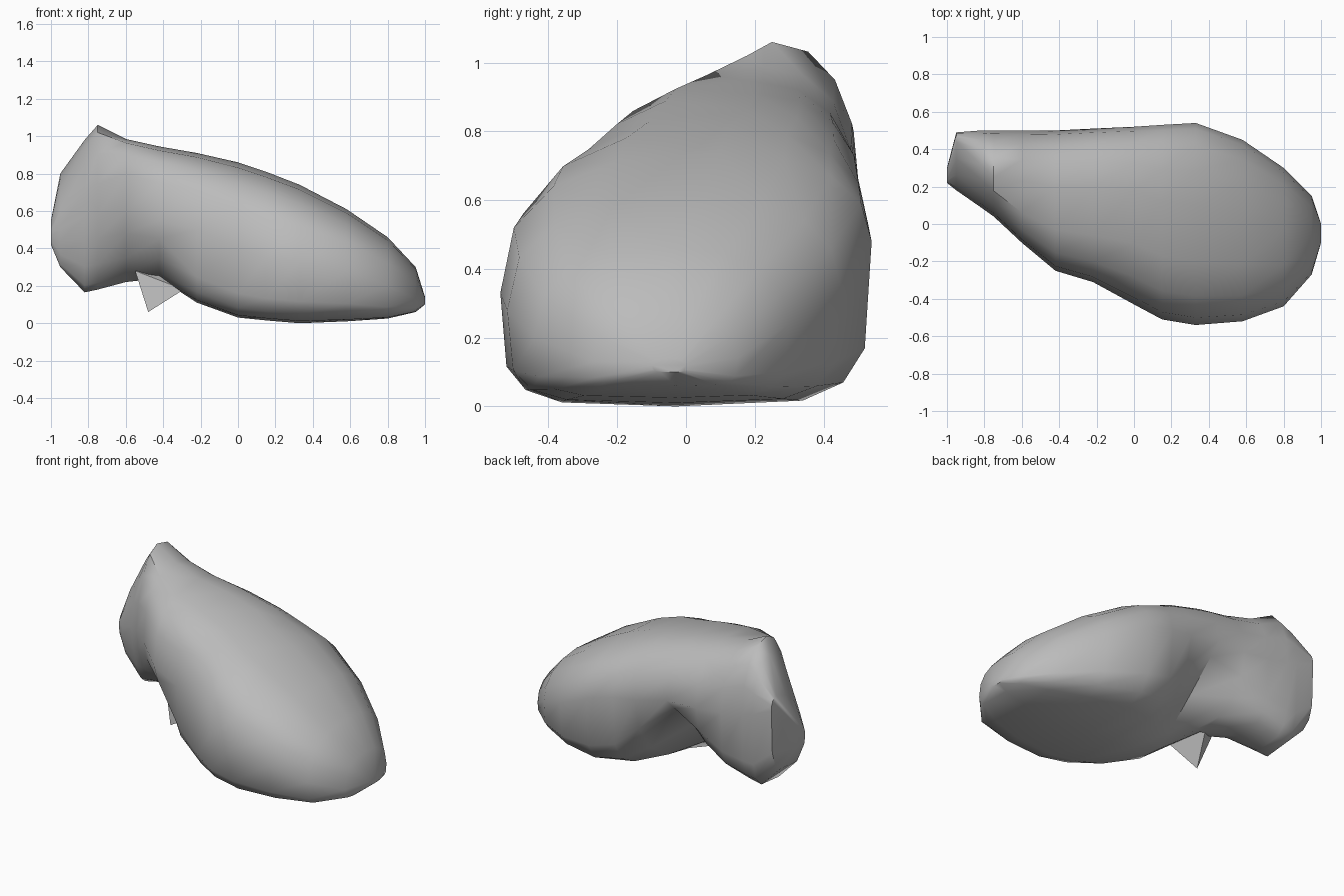
import bpy, bmesh, math
from mathutils import Vector

default = bpy.data.objects.get("Cube")
if default:
    bpy.data.objects.remove(default, do_unlink=True)

stone = bpy.data.materials.new("stone_grey")
stone.use_nodes = True
colour = (0.5, 0.5, 0.5, 1)
stone.diffuse_color = colour
for node in stone.node_tree.nodes:
    if node.type == 'BSDF_PRINCIPLED':
        node.inputs["Base Color"].default_value = colour
        node.inputs["Roughness"].default_value = 0.8


def finish(bm, name, angle):
    """Turn a bmesh into a named, shaded object."""
    bmesh.ops.recalc_face_normals(bm, faces=bm.faces)
    mesh = bpy.data.meshes.new(name)
    bm.to_mesh(mesh)
    bm.free()
    mesh.materials.append(stone)
    obj = bpy.data.objects.new(name, mesh)
    bpy.context.collection.objects.link(obj)
    bpy.ops.object.select_all(action='DESELECT')
    bpy.context.view_layer.objects.active = obj
    obj.select_set(True)
    bpy.ops.object.shade_smooth_by_angle(angle=math.radians(angle))


def quadrant(side, pole, power, steps):
    """Points from the side extreme towards the pole; power bends the curve."""
    for i in range(steps):
        a = math.pi / 2 * i / steps
        c, s = math.cos(a) ** power, math.sin(a) ** power
        yield (pole[0] + (side[0] - pole[0]) * c,
               side[1] + (pole[1] - side[1]) * s)


def cross_section(x, front, back, top, base, steps=4):
    """Closed outline running front, top, back, bottom."""
    # The base shifts backwards on the raised foot
    bottom = (min(max(-.03, -.27 - .9 * x), .23), base)
    # Straight below the summit, full shoulder along the middle
    top_power = 1.1 if x < -.7 else .7 if x < -.1 else .8
    # The front leans in on the foot; the back is hollowed in the middle
    front_power = 1.2 if x < -.3 else .45
    back_power = .45 + 1.5 * math.exp(-((x + .2) / .2) ** 2)
    ring = list(quadrant(front, top, top_power, steps)) + [top]
    ring += list(quadrant(back, top, 0.9, steps))[::-1]
    ring += list(quadrant(back, bottom, back_power, steps))[1:] + [bottom]
    ring += list(quadrant(front, bottom, front_power, steps))[:0:-1]
    return [(x, y, z) for y, z in ring]


# Stations: x, front (y, z), back (y, z), top (y, z), base height
stations = [
    (-1, (.22, .49), (.3, .5), (.26, .55), .42),
    (-.95, (.18, .5), (.49, .72), (.44, .8), .3),
    (-.82, (.09, .57), (.5, .67), (.32, .98), .165),
    (-.75, (.04, .58), (.5, .65), (.25, 1.06), .18),
    (-.6, (-.1, .6), (.5, .62), (.23, .985), .22),
    (-.42, (-.25, .55), (.5, .6), (.2, .945), .24),
    (-.22, (-.31, .5), (.51, .6), (.2, .91), .11),
    (0, (-.43, .4), (.52, .55), (.18, .86), .03),
    (.15, (-.51, .35), (.53, .53), (.12, .81), .015),
    (.33, (-.54, .33), (.54, .48), (.1, .74), 0),
    (.58, (-.52, .28), (.45, .35), (.05, .61), .01),
    (.8, (-.44, .2), (.3, .24), (-.03, .46), .025),
    (.95, (-.27, .13), (.15, .14), (-.06, .3), .06),
    (1, (-.1, .12), (0, .12), (-.05, .14), .1),
]

# Main boulder, lofted along x
bm = bmesh.new()
rings = [[bm.verts.new(p) for p in cross_section(*station)]
         for station in stations]
for a, b in zip(rings, rings[1:]):
    for i in range(len(a)):
        j = (i + 1) % len(a)
        bm.faces.new((a[i], a[j], b[j], b[i]))
bm.faces.new(rings[0])
bm.faces.new(rings[-1][::-1])
finish(bm, "boulder_body", 45)

# Broken shard hanging from the underside
bm = bmesh.new()
base = [(-.55, .05, .28), (-.29, -.04, .18), (-.44, .14, .3)]
corners = [bm.verts.new(Vector(p)) for p in base]
apex = bm.verts.new((-.48, 0, .06))
bm.faces.new(corners)
for i, corner in enumerate(corners):
    bm.faces.new((corner, corners[(i + 1) % len(corners)], apex))
finish(bm, "lower_shard", 20)
